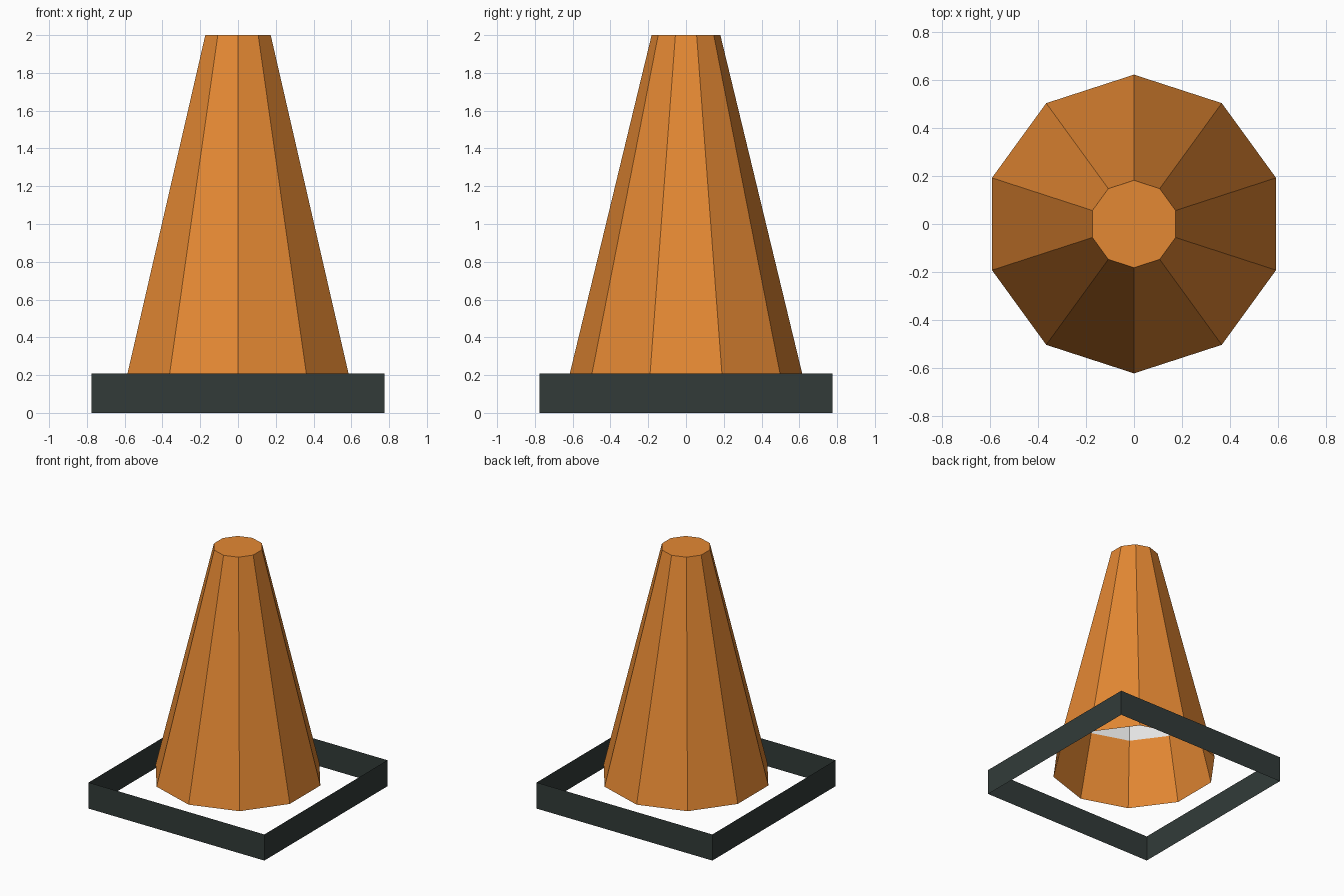
import bpy, bmesh, math

if "Cube" in bpy.data.objects:
    bpy.data.objects.remove(bpy.data.objects["Cube"])


def material(name, rgb):
    lin = [((c / 255 + 0.055) / 1.055) ** 2.4 for c in rgb]
    m = bpy.data.materials.new(name)
    m.diffuse_color = (*lin, 1)
    m.use_nodes = True
    m.node_tree.nodes["Principled BSDF"].inputs["Base Color"].default_value = m.diffuse_color
    return m


ORANGE = material("orange", (228, 136, 51))
DARK = material("dark rubber", (50, 59, 57))
WHITE = material("light grey", (230, 230, 230))


def shell(name, sides, start, low, high, mat, cap=False):
    """Open tapered shell between two (radius, z) rings, optional top cap."""
    bm = bmesh.new()
    rings = []
    for r, z in (low, high):
        rings.append([bm.verts.new((r * math.cos(start + math.tau * i / sides),
                                    r * math.sin(start + math.tau * i / sides), z))
                      for i in range(sides)])
    a, b = rings
    for i in range(sides):
        j = (i + 1) % sides
        bm.faces.new((a[i], a[j], b[j], b[i]))
    if cap:
        bm.faces.new(b)
    mesh = bpy.data.meshes.new(name)
    bm.to_mesh(mesh)
    bm.free()
    mesh.materials.append(mat)
    ob = bpy.data.objects.new(name, mesh)
    bpy.context.collection.objects.link(ob)
    return ob


def radius(z):
    return 0.622 + (0.182 - 0.622) * (z - 0.18) / (2.0 - 0.18)


# Ten-sided cone body, capped at the top and open below
shell("cone_body", 10, math.pi / 2, (radius(0.18), 0.18), (radius(2), 2), ORANGE, cap=True)

# Pale band lining the inside of the cone
shell("inner_band", 10, math.pi / 2, (radius(0.69) - 0.004, 0.69),
      (radius(1.3) - 0.004, 1.3), WHITE)

# Square base: four thin upright sides, open above and below
half = 0.775 * math.sqrt(2)
shell("base_frame", 4, math.pi / 4, (half, 0), (half, 0.208), DARK)
